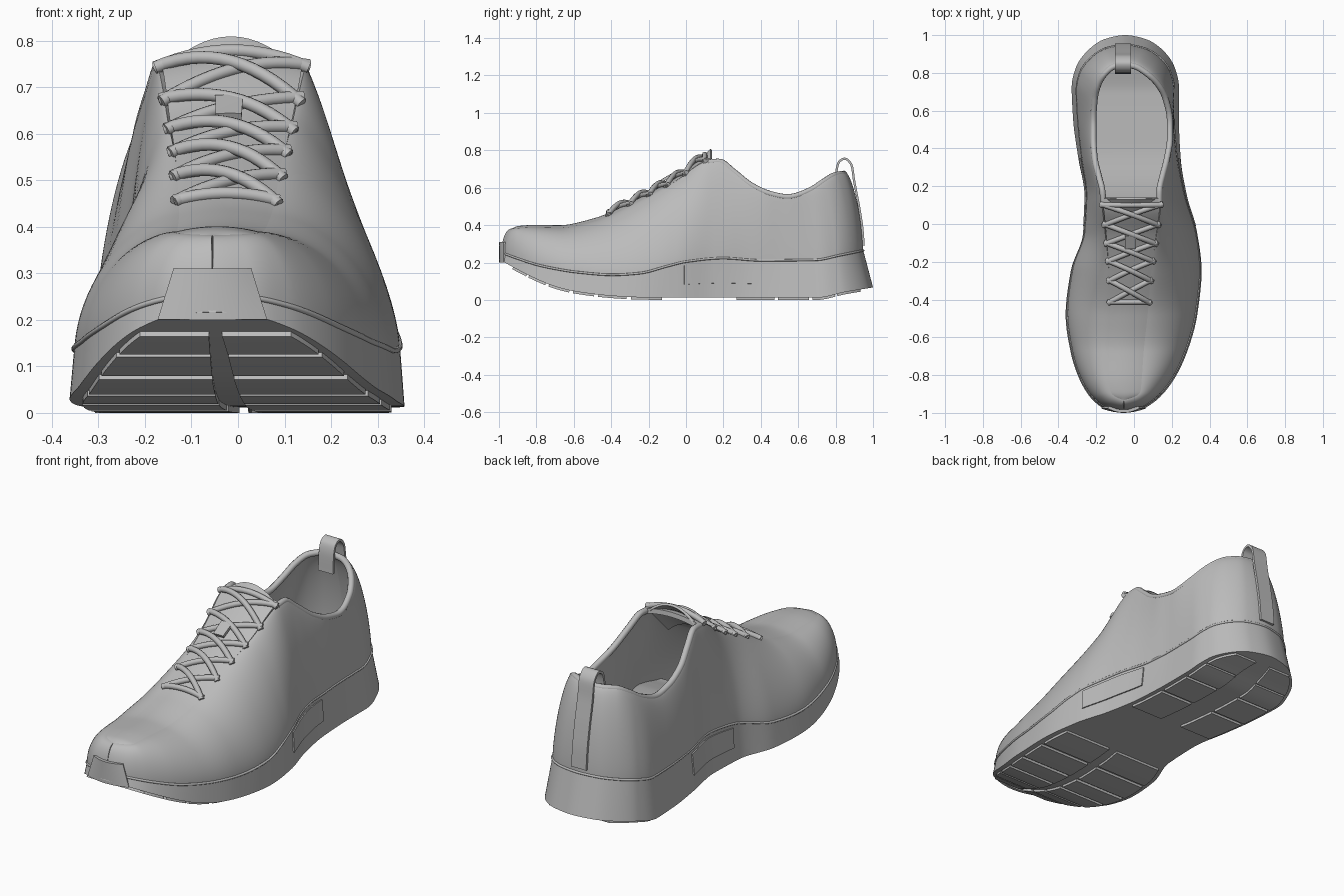
import bpy
import bmesh
from math import sin, cos, pi, radians
from mathutils import Vector

if "Cube" in bpy.data.objects:
    bpy.data.objects.remove(bpy.data.objects["Cube"], do_unlink=True)

grey = bpy.data.materials.new("plain grey")
grey.use_nodes = True
grey.diffuse_color = (0.5, 0.5, 0.5, 1)
grey.node_tree.nodes["Principled BSDF"].inputs["Base Color"].default_value = grey.diffuse_color

# Footprint from toe to heel: y, x on the -x side, x on the +x side
FOOTPRINT = [
    (-1, -.055, -.055), (-.985, -.14, .03), (-.94, -.21, .11), (-.84, -.28, .2),
    (-.68, -.335, .28), (-.48, -.362, .335), (-.25, -.335, .358), (-.05, -.27, .335),
    (.15, -.262, .28), (.35, -.295, .247), (.55, -.322, .238), (.72, -.33, .238),
    (.827, -.308, .216), (.918, -.245, .155), (.979, -.155, .062), (1, -.046, -.046)]
LAST = len(FOOTPRINT) - 1

# Sole heights: y, underside, top
SOLE = [
    (-1, .205, .255), (-.9, .15, .22), (-.8, .1, .19), (-.7, .06, .17), (-.6, .035, .155),
    (-.4, .01, .14), (-.25, .002, .15), (-.1, 0, .19), (0, 0, .215), (.2, 0, .235),
    (.4, 0, .222), (.7, 0, .225), (.85, .03, .25), (1, .055, .275)]

# Edges of the vamp top, then collar rim: station, y, x on each side, z, section fullness
RIDGE = [
    (0, -.93, -.055, -.055, .37, 2), (2, -.89, -.12, .03, .374, 2),
    (3, -.81, -.13, .04, .378, 2), (4, -.67, -.13, .05, .376, 1.9),
    (5, -.48, -.125, .07, .415, 1.75), (6, -.25, -.13, .09, .518, 1.55),
    (7, -.05, -.145, .115, .625, 1.35), (7.8, .12, -.162, .135, .735, 1.25),
    (8.15, .18, -.168, .135, .74, 1.25), (8.5, .25, -.185, .15, .69, 1.3),
    (9, .35, -.208, .175, .612, 1.35), (9.5, .45, -.215, .19, .567, 1.35),
    (10, .54, -.215, .19, .55, 1.35), (11, .66, -.208, .168, .585, 1.4),
    (12, .735, -.19, .13, .632, 1.45), (13, .795, -.155, .07, .667, 1.5),
    (14, .834, -.105, .005, .674, 1.5), (LAST, .845, -.05, -.05, .675, 1.5)]


def slope(a, b):
    return 0 if a * b <= 0 else 2 * a * b / (a + b)


def sample(rows, key):
    """Smooth interpolation of table rows that never overshoots."""
    key = min(max(key, rows[0][0]), rows[-1][0])
    i = max(j for j in range(len(rows) - 1) if rows[j][0] <= key)

    def secant(j, c):
        j = min(max(j, 0), len(rows) - 2)
        return (rows[j + 1][c] - rows[j][c]) / (rows[j + 1][0] - rows[j][0])

    step = rows[i + 1][0] - rows[i][0]
    t = (key - rows[i][0]) / step
    result = []
    for c in range(1, len(rows[0])):
        a, b = rows[i][c], rows[i + 1][c]
        m = slope(secant(i - 1, c), secant(i, c)) * step
        n = slope(secant(i, c), secant(i + 1, c)) * step
        ease = t * t * (3 - 2 * t)
        result.append(a + (b - a) * ease + m * t * (1 - t) ** 2 - n * t * t * (1 - t))
    return result


# The footprint continues round each tip, so mirrored rows are added at both ends
def swapped(row):
    return (row[0], row[2], row[1])


around = [swapped(FOOTPRINT[1])] + FOOTPRINT + [swapped(FOOTPRINT[-2])]
OUTLINE = [(i - 1, *row) for i, row in enumerate(around)]


def sole_point(k, side, v, width=1):
    """Point on the sole wall; v runs from the underside to the top edge."""
    y, left, right = sample(OUTLINE, k)
    low, high = sample(SOLE, y)
    heel = min(max((y + .1) / .6, 0), 1)
    middle = (left + right) / 2
    half = (right - left) / 2 * (1 - v * (.03 + .07 * heel)) * width
    back = y - v * (.055 * max(0, 2 * y - 1) ** 2 - .015 * max(0, -y))
    low += .012
    return Vector((middle + side * half, back, low + (high - low) * v))


def upper_ends(k, side):
    base = sole_point(k, side, 1, .965)
    base.y *= .99
    base.z -= .01
    y, left, right, z, full = sample(RIDGE, k)
    return base, Vector((right if side > 0 else left, y, z)), full


def upper_point(k, sv):
    side, v = sv
    base, top, full = upper_ends(k, side)
    across = 1 - max(cos(v * pi / 2), 0) ** (2 / full)
    rise = sin(v * pi / 2) ** (2 / full)
    return (base.x + (top.x - base.x) * across, base.y + (top.y - base.y) * across,
            base.z + (top.z - base.z) * rise)


def vamp(k, u, lift=0):
    """Gently arched top of the foot, u running from the -x edge to the +x edge."""
    left, right = upper_ends(k, -1)[1], upper_ends(k, 1)[1]
    p = left + (right - left) * u
    p.z += .26 * u * (1 - u) * (right.x - left.x) + lift
    return p


def steps(a, b, count):
    return [a + (b - a) * i / count for i in range(count + 1)]


def surface(name, point, us, vs, thickness=0):
    """Grid of quads over point(u, v), optionally given a thickness."""
    bm = bmesh.new()
    grid = [[bm.verts.new(point(u, v)) for v in vs] for u in us]
    for a, b in zip(grid, grid[1:]):
        for j in range(len(vs) - 1):
            bm.faces.new((a[j], a[j + 1], b[j + 1], b[j]))
    bmesh.ops.remove_doubles(bm, verts=bm.verts, dist=.0001)
    bmesh.ops.recalc_face_normals(bm, faces=bm.faces)
    mesh = bpy.data.meshes.new(name)
    bm.to_mesh(mesh)
    bm.free()
    mesh.materials.append(grey)
    obj = bpy.data.objects.new(name, mesh)
    bpy.context.collection.objects.link(obj)
    bpy.ops.object.select_all(action="DESELECT")
    obj.select_set(True)
    bpy.context.view_layer.objects.active = obj
    if thickness:
        solid = obj.modifiers.new("thickness", "SOLIDIFY")
        solid.thickness = thickness
        solid.offset = 0
        bpy.ops.object.modifier_apply(modifier=solid.name)
    bpy.ops.object.shade_smooth_by_angle(angle=radians(40))


def cord(name, points, radius, closed=False):
    data = bpy.data.curves.new(name, "CURVE")
    data.dimensions = "3D"
    data.bevel_depth = radius
    data.bevel_resolution = 3
    data.use_fill_caps = True
    spline = data.splines.new("POLY")
    spline.points.add(len(points) - 1)
    for target, p in zip(spline.points, points):
        target.co = (*p, 1)
    spline.use_cyclic_u = closed
    data.materials.append(grey)
    bpy.context.collection.objects.link(bpy.data.objects.new(name, data))


stations = steps(0, LAST, LAST * 10)

# Midsole with a welt round its top edge
levels = steps(0, 1, 5)
ring = [(-1, v) for v in reversed(levels)] + [(1, v) for v in levels] + [(-1, 1)]
surface("midsole", lambda k, sv: sole_point(k, *sv), stations, ring)
loop = [sole_point(k, -1, .95) for k in stations] + [sole_point(k, 1, .95) for k in stations[-2:0:-1]]
cord("welt", loop, .006, True)

# Side walls of the upper, vamp top, collar roll and insole
arch = steps(0, 1, 20)
for side, label in ((1, "left"), (-1, "right")):
    surface(label + "_upper", upper_point, stations, [(side, v) for v in arch], .024)
surface("vamp_top", vamp, steps(0, 7.9, 79), steps(0, 1, 14), .024)
opening = [k for k in stations if k > 7.75]
rim = [upper_ends(k, -1)[1] for k in opening] + [upper_ends(k, 1)[1] for k in opening[-2::-1]]
cord("collar_roll", rim, .016)
surface("insole", lambda k, s: sole_point(k, s, 1, .9) + Vector((0, 0, .04)),
        steps(6, LAST - .8, 60), (-1, 0, 1), .01)

# Outsole pads under the forefoot and heel
def pad_point(k, u):
    y, left, right = sample(OUTLINE, k)
    return (left + (right - left) * u, y, sample(SOLE, y)[0] + .007)


front = [(2.2, 2.9), (3, 3.6), (3.7, 4.3), (4.4, 4.95), (5.05, 5.7), (5.8, 6.6)]
rear = [(8.6, 9.6), (9.7, 10.6), (10.7, 11.7), (11.8, 13.2)]
for pads, inner in ((front, .46), (rear, .38)):
    for a, b in pads:
        for u, w in ((.04, inner), (1 - inner, .96)):
            surface("outsole_pad", pad_point, steps(a, b, 8), steps(u, w, 4), .014)

# Arch panels on both sides of the midsole
for side, label in ((1, "left"), (-1, "right")):
    surface(label + "_arch_panel", lambda k, v: sole_point(k, side, v) + Vector((side * .003, 0, 0)),
            steps(7.2, 9, 18), steps(.35, .85, 4), .006)

# Toe bumper, wider at its foot
surface("toe_bumper", lambda u, v: (-.055 + u * (.115 - .035 * v), -.991 + .022 * u * u, .2 + .11 * v),
        steps(-1, 1, 12), steps(0, 1, 5), .016)

# Tongue tip rising from the throat
surface("tongue", lambda u, v: (-.015 + .13 * u, -.02 + .155 * v, .65 + .155 * v - .06 * u * u),
        steps(-1, 1, 14), steps(0, 1, 6), .012)

# Crossed laces between six pairs of eyelets
eyelets = steps(5.3, 7.7, 5)


def lace(a, b, lift):
    points = [vamp(a + (b - a) * u, u, .02 + lift * u * (1 - u)) for u in steps(-.06, 1.06, 14)]
    cord("lace", points, .014)


for a, b in zip(eyelets, eyelets[1:]):
    lace(a, b, 0)
    lace(b, a, .07)
lace(eyelets[0], eyelets[0], 0)
lace(eyelets[-1], eyelets[-1], .04)
surface("lace_tag", lambda k, u: vamp(k, u, .042), steps(6.6, 6.95, 4), steps(.37, .6, 2), .015)

# Heel pull loop
LOOP = [(0, .8, .6), (1, .805, .69), (2, .82, .74), (3, .85, .755), (4, .885, .72),
        (5, .9, .63), (6, .925, .5), (7, .943, .38), (8, .95, .29)]
surface("pull_loop", lambda t, x: (x, *sample(LOOP, t)), steps(0, 8, 48), steps(-.1, -.016, 2), .012)
